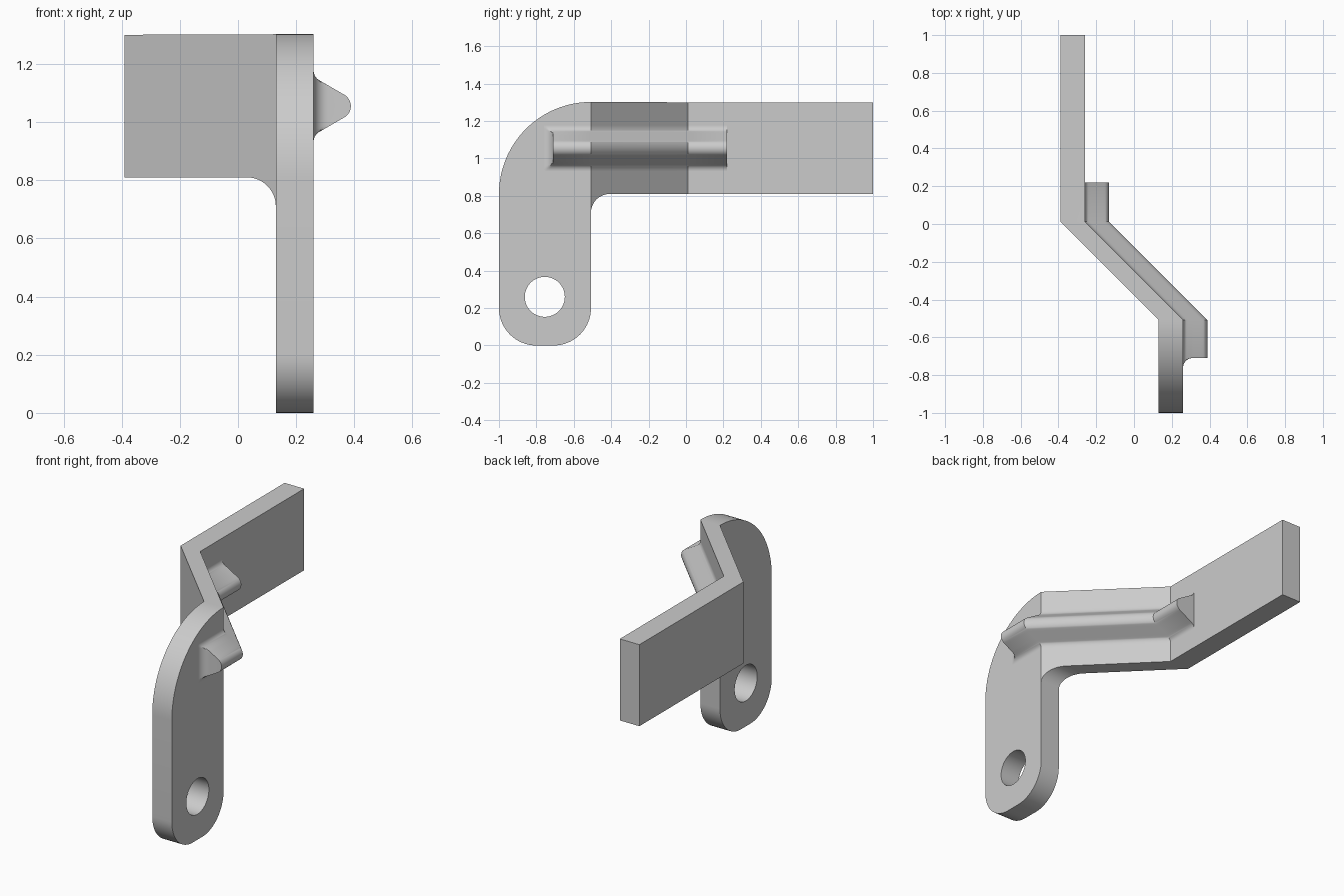
import bpy, bmesh
from math import sin, cos, pi, sqrt, radians
from mathutils import Matrix

if "Cube" in bpy.data.objects:
    bpy.data.objects.remove(bpy.data.objects["Cube"])

grey = bpy.data.materials.new("plain_grey")
grey.use_nodes = True
grey.diffuse_color = (0.6, 0.6, 0.6, 1)
grey.node_tree.nodes["Principled BSDF"].inputs["Base Color"].default_value = (0.6, 0.6, 0.6, 1)

THICK = 0.13
BEND_A, BEND_B = -0.508, 0.012     # y of the two bends
TOP, LOW = 1.3, 0.81               # height range of the arm
FACE = 0.26                        # outer face of the front plate


def face_x(y):
    """Outer face of the cranked plate at a given y."""
    return FACE - min(max(y - BEND_A, 0), BEND_B - BEND_A)


def arc(cy, cz, r, start, end, n=16):
    return [(cy + r * cos(radians(start + (end - start) * i / n)),
             cz + r * sin(radians(start + (end - start) * i / n))) for i in range(n + 1)]


def finish(name, bm):
    bmesh.ops.recalc_face_normals(bm, faces=bm.faces)
    mesh = bpy.data.meshes.new(name)
    bm.to_mesh(mesh)
    bm.free()
    obj = bpy.data.objects.new(name, mesh)
    bpy.context.collection.objects.link(obj)
    mesh.materials.append(grey)
    return obj


def activate(obj):
    bpy.ops.object.select_all(action="DESELECT")
    obj.select_set(True)
    bpy.context.view_layer.objects.active = obj


# Cranked plate: rounded leg, slanted middle and straight arm sharing edges
bm = bmesh.new()


def verts(points):
    return [bm.verts.new((0, y, z)) for y, z in points]


round_r, fillet_r = 0.2, 0.1
leg = verts(arc(BEND_A, LOW, 0.492, 90, 180, 32)
            + arc(-1 + round_r, round_r, round_r, 180, 270)
            + arc(BEND_A - round_r, round_r, round_r, 270, 360))
fillet = verts(arc(BEND_A + fillet_r, LOW - fillet_r, fillet_r, 180, 90))
bend_low, bend_top, end_low, end_top = verts(
    [(BEND_B, LOW), (BEND_B, TOP), (1, LOW), (1, TOP)])
bm.faces.new(leg + [fillet[0]])
bm.faces.new([leg[0]] + fillet + [bend_low, bend_top])
bm.faces.new([bend_top, bend_low, end_low, end_top])
ext = bmesh.ops.extrude_face_region(bm, geom=bm.faces[:], use_keep_orig=True)
for v in ext["geom"]:
    if isinstance(v, bmesh.types.BMVert):
        v.co.x -= THICK
for v in bm.verts:
    v.co.x += face_x(v.co.y)
plate = finish("cranked_plate", bm)

# Bolt hole through the foot of the leg
bm = bmesh.new()
bmesh.ops.create_cone(bm, cap_ends=True, segments=48, radius1=0.107, radius2=0.107, depth=0.5,
                      matrix=Matrix.Translation((0.2, -0.755, 0.26)) @ Matrix.Rotation(pi / 2, 4, "Y"))
cutter = finish("hole_cutter", bm)
cutter.hide_render = True
activate(plate)
cut = plate.modifiers.new("bolt_hole", "BOOLEAN")
cut.operation = "DIFFERENCE"
cut.solver = "EXACT"
cut.object = cutter
bpy.ops.object.modifier_apply(modifier=cut.name)
bpy.data.objects.remove(cutter)

# Stiffening rib: filleted wedge section with a round tip, swept along the face
tip_c, tip_r, root_r, half = 0.083, 0.045, 0.038, 0.122
upper = [(root_r - root_r * cos(a), half - root_r * sin(a))
         for a in (radians(60) * i / 8 for i in range(9))]
tip = [(tip_c + tip_r * cos(a), tip_r * sin(a))
       for a in (radians(60 - 7.5 * i) for i in range(9))]
(x0, z0), (x1, z1) = upper[-1], tip[0]
slope = [(x0 + (x1 - x0) * i / 8, z0 + (z1 - z0) * i / 8) for i in range(1, 8)]
half_section = upper + slope + tip
section = half_section + [(x, -z) for x, z in reversed(half_section[:-1])]
section = [(-0.01, half)] + section + [(-0.01, -half)]

# The front end flares into the plate; the back end is square
flare, front, back = 0.05, -0.71, 0.22
stations = [(front - flare * (1 - sin(a)), flare * (1 - cos(a)))
            for a in (pi / 2 * i / 8 for i in range(9))]
stations += [(front, 1), (BEND_A, 1), (BEND_B, 1), (back, 1)]
bm = bmesh.new()
rings = [[bm.verts.new((face_x(y) + min(x, limit), y, 1.055 + z)) for x, z in section]
         for y, limit in stations]
for a, b in zip(rings, rings[1:]):
    for i in range(len(section)):
        j = (i + 1) % len(section)
        bm.faces.new([a[i], a[j], b[j], b[i]])
bm.faces.new(rings[-1])
bm.faces.new(list(reversed(rings[0])))
bmesh.ops.remove_doubles(bm, verts=bm.verts, dist=0.00005)
rib = finish("stiffening_rib", bm)

for obj in (plate, rib):
    activate(obj)
    bpy.ops.object.shade_smooth_by_angle(angle=radians(30))
